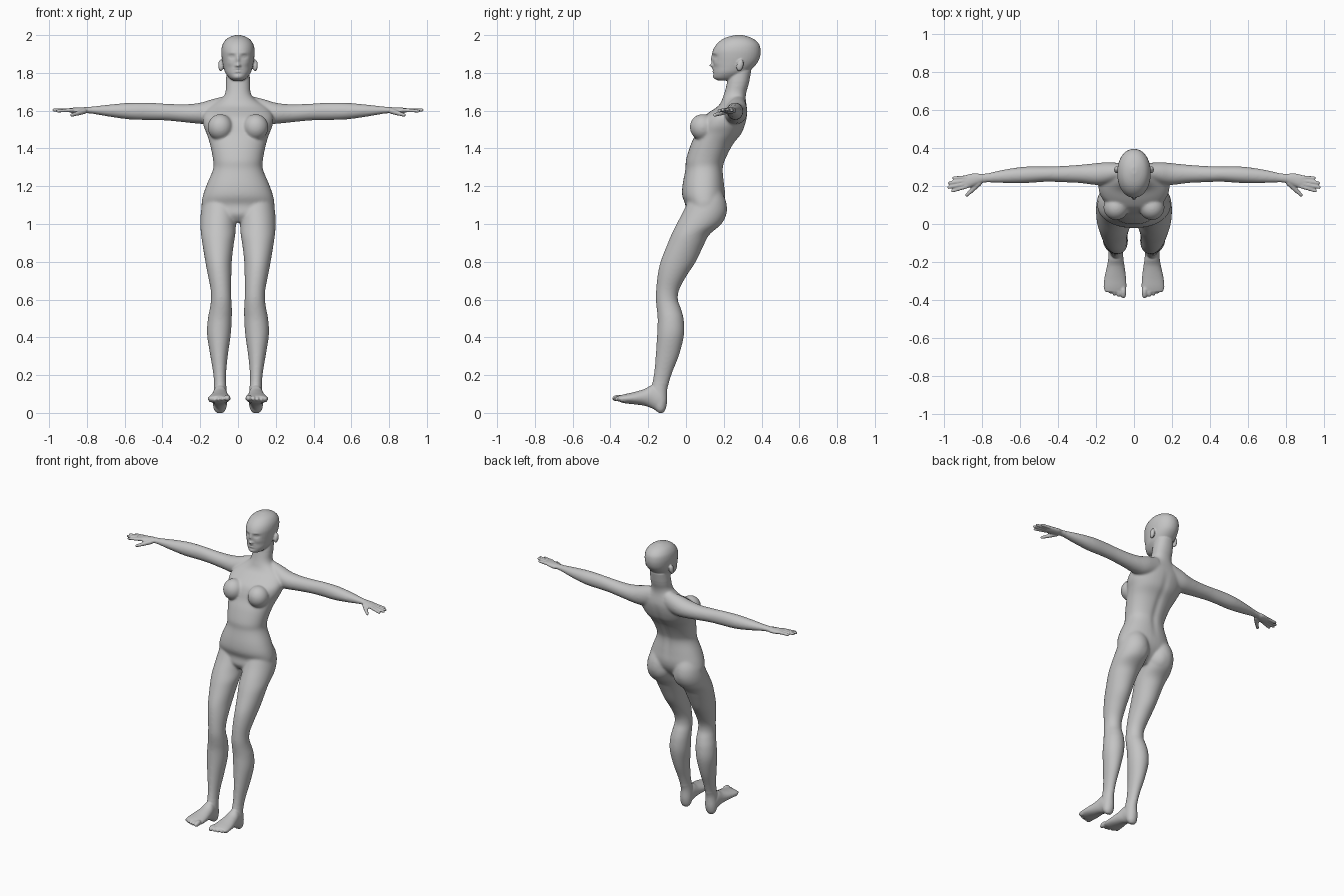
import bpy, bmesh, math
from mathutils import Vector, Matrix

bm = bmesh.new()


def spline(rows, steps=4):
    # Catmull-Rom through the key cross-sections
    out = []
    for i in range(len(rows) - 1):
        a, b, c, d = (rows[max(i - 1, 0)], rows[i], rows[i + 1], rows[min(i + 2, len(rows) - 1)])
        for s in range(steps):
            t = s / steps
            out.append([0.5 * (2 * q + (r - p) * t + (2 * p - 5 * q + 4 * r - w) * t * t
                               + (3 * q - p - 3 * r + w) * t ** 3)
                        for p, q, r, w in zip(a, b, c, d)])
    return out + [list(rows[-1])]


def loft(rows, place, power=2.0, n=40):
    # rows: position, u min, u max, v min, v max
    rings = []
    for pos, u0, u1, v0, v1 in spline(rows):
        ring = []
        for k in range(n):
            a = 2 * math.pi * k / n
            c, s = math.cos(a), math.sin(a)
            c = math.copysign(abs(c) ** (2 / power), c)
            s = math.copysign(abs(s) ** (2 / power), s)
            ring.append(bm.verts.new(place(pos, (u0 + u1) / 2 + c * (u1 - u0) / 2,
                                           (v0 + v1) / 2 + s * (v1 - v0) / 2)))
        rings.append(ring)
    for r, q in zip(rings, rings[1:]):
        for k in range(n):
            bm.faces.new((r[k], r[(k + 1) % n], q[(k + 1) % n], q[k]))
    bm.faces.new(rings[0])
    bm.faces.new(rings[-1])


def ball(centre, radii, turn=0.0):
    m = Matrix.Translation(centre) @ Matrix.Rotation(turn, 4, 'X') @ Matrix.Diagonal((*radii, 1))
    bmesh.ops.create_uvsphere(bm, u_segments=24, v_segments=16, radius=1, matrix=m)


def bone(p, q, r1, r2):
    # tapered capsule for fingers
    p, q = Vector(p), Vector(q)
    m = Matrix.Translation((p + q) / 2) @ (q - p).to_track_quat('Z', 'Y').to_matrix().to_4x4()
    bmesh.ops.create_cone(bm, cap_ends=True, segments=16, radius1=r1, radius2=r2,
                          depth=(q - p).length, matrix=m)
    ball(p, (r1,) * 3)
    ball(q, (r2,) * 3)


# torso and neck: z, y front, y back, half width
torso = [(1.81, .23, .345, .06), (1.74, .215, .332, .065), (1.70, .205, .32, .066),
         (1.67, .195, .316, .08), (1.645, .185, .318, .115), (1.62, .165, .322, .155),
         (1.59, .12, .325, .178), (1.56, .085, .322, .187), (1.52, .065, .312, .183),
         (1.475, .05, .293, .165), (1.42, .025, .25, .148), (1.34, .0, .21, .132),
         (1.29, -.003, .197, .132), (1.21, -.018, .203, .165), (1.15, -.02, .208, .186),
         (1.10, -.003, .198, .193), (1.05, -.005, .165, .175), (1.01, .02, .12, .09)]
loft([(z, -w, w, f, b) for z, f, b, w in torso], lambda p, u, v: (u, v, p), 2.2)

# head: z, y front, y back, half width
head = [(1.76, .17, .24, .025), (1.772, .148, .28, .045), (1.80, .144, .325, .067),
        (1.83, .145, .358, .077), (1.86, .142, .382, .083), (1.89, .14, .393, .087),
        (1.92, .143, .395, .088), (1.95, .16, .388, .082), (1.975, .188, .365, .066),
        (1.99, .22, .335, .044), (2.0, .262, .30, .014)]
loft([(z, -w, w, f, b) for z, f, b, w in head], lambda p, u, v: (u, v, p), 2.1)

# arm: x, z bottom, z top, y front, y back
arm = [(.06, 1.55, 1.68, .235, .32), (.14, 1.53, 1.66, .21, .325), (.20, 1.53, 1.642, .205, .32),
       (.28, 1.538, 1.634, .215, .312), (.385, 1.548, 1.637, .22, .305),
       (.465, 1.55, 1.642, .222, .303), (.57, 1.553, 1.642, .215, .302),
       (.675, 1.567, 1.633, .215, .288), (.79, 1.586, 1.62, .218, .264),
       (.83, 1.584, 1.618, .205, .267), (.87, 1.587, 1.616, .19, .262),
       (.895, 1.592, 1.612, .188, .252)]

# leg: z, x inner, x outer, y front, y back
leg = [(1.17, .02, .165, .03, .19), (1.12, .008, .186, .01, .212), (1.06, .004, .197, -.018, .216),
       (1.0, .01, .2, -.05, .188), (.945, .014, .196, -.077, .125), (.89, .023, .188, -.1, .095),
       (.80, .033, .173, -.135, .052), (.73, .035, .16, -.15, .006), (.655, .037, .145, -.158, -.035),
       (.60, .035, .143, -.16, -.043), (.55, .032, .15, -.155, -.026), (.495, .033, .16, -.15, -.012),
       (.415, .038, .164, -.153, -.01), (.31, .053, .148, -.16, -.035), (.22, .062, .133, -.168, -.07),
       (.16, .063, .127, -.178, -.09), (.12, .06, .128, -.185, -.1), (.06, .057, .133, -.18, -.1),
       (.02, .064, .128, -.165, -.108), (.0, .08, .113, -.145, -.122)]

# foot: y, x inner, x outer, z bottom, z top
foot = [(-.11, .07, .122, .03, .1), (-.14, .058, .133, .006, .13), (-.18, .056, .135, .024, .146),
        (-.22, .05, .142, .038, .126), (-.28, .042, .155, .046, .109), (-.33, .04, .16, .052, .098),
        (-.358, .046, .152, .062, .09)]

# fingers: knuckle y, tip x, tip y, tip z
fingers = [(.197, .955, .174, 1.598), (.213, .975, .193, 1.603),
           (.230, .972, .216, 1.605), (.246, .948, .242, 1.602)]

for s in (-1, 1):
    loft(arm, lambda p, u, v: (s * p, v, u))
    loft(leg, lambda p, u, v: (s * u, v, p))
    loft(foot, lambda p, u, v: (s * u, p, v))
    for y, tx, ty, tz in fingers:
        bone((s * .88, y, 1.603), (s * tx, ty, tz), .0105, .0085)
    # thumb
    bone((s * .815, .215, 1.597), (s * .852, .178, 1.585), .015, .012)
    bone((s * .852, .178, 1.585), (s * .88, .152, 1.577), .012, .009)
    # toes, big to small
    for i in range(5):
        big = i == 0
        ball((s * (.056 + (.026 + .021 * (i - 1) if i else 0)), -.36 + .0022 * i * i, .079 - .002 * i),
             (.016 if big else .0115, .032 if big else .028, .017 if big else .014), .15)
    # breast, buttock and ear
    ball((s * .094, .088, 1.512), (.067, .068, .07), .25)
    ball((s * .09, .115, 1.07), (.085, .1, .1))
    ball((s * .091, .286, 1.84), (.014, .018, .032), -.25)

bmesh.ops.recalc_face_normals(bm, faces=bm.faces)
mesh = bpy.data.meshes.new("body")
bm.to_mesh(mesh)
bm.free()
body = bpy.data.objects.new("body", mesh)
bpy.context.collection.objects.link(body)
bpy.context.view_layer.objects.active = body
body.select_set(True)

# fuse the parts into one skin
fuse = body.modifiers.new("fuse", 'REMESH')
fuse.mode = 'VOXEL'
fuse.voxel_size = .005
bpy.ops.object.modifier_apply(modifier="fuse")

# face relief: |x|, z, x spread, z spread, push along y
face = [(.034, 1.886, .016, .010, .011), (.034, 1.886, .010, .005, -.006), (.03, 1.906, .025, .007, -.003),
        (0, 1.872, .008, .022, -.011), (0, 1.840, .010, .009, -.023), (.011, 1.836, .006, .006, -.006),
        (0, 1.821, .018, .005, -.007), (0, 1.808, .015, .005, -.007), (0, 1.8145, .02, .003, .004),
        (0, 1.796, .02, .005, .003), (0, 1.778, .017, .01, -.004), (.045, 1.85, .018, .014, -.003)]
for v in body.data.vertices:
    x, y, z = v.co
    if z > 1.755 and y < .21:
        v.co.y += sum(a * math.exp(-((abs(x) - cx) / sx) ** 2 - ((z - cz) / sz) ** 2)
                      for cx, cz, sx, sz, a in face)
    # groove of the spine
    elif 1.15 < z < 1.6 and y > .17:
        v.co.y -= .008 * math.exp(-(x / .02) ** 2) * math.sin((z - 1.15) / .45 * math.pi)

# soften joins everywhere but the face, hands and feet
group = body.vertex_groups.new(name="soft")
group.add([v.index for v in body.data.vertices
           if abs(v.co.x) < .78 and .16 < v.co.z < 1.75], 1.0, 'REPLACE')
for name, count, vg in (("polish", 3, ""), ("blend", 24, "soft")):
    mod = body.modifiers.new(name, 'SMOOTH')
    mod.factor = .5
    mod.iterations = count
    mod.vertex_group = vg
    bpy.ops.object.modifier_apply(modifier=name)

grey = bpy.data.materials.new("plain grey")
grey.diffuse_color = (.55, .55, .55, 1)
body.data.materials.clear()
body.data.materials.append(grey)
bpy.ops.object.shade_smooth()
